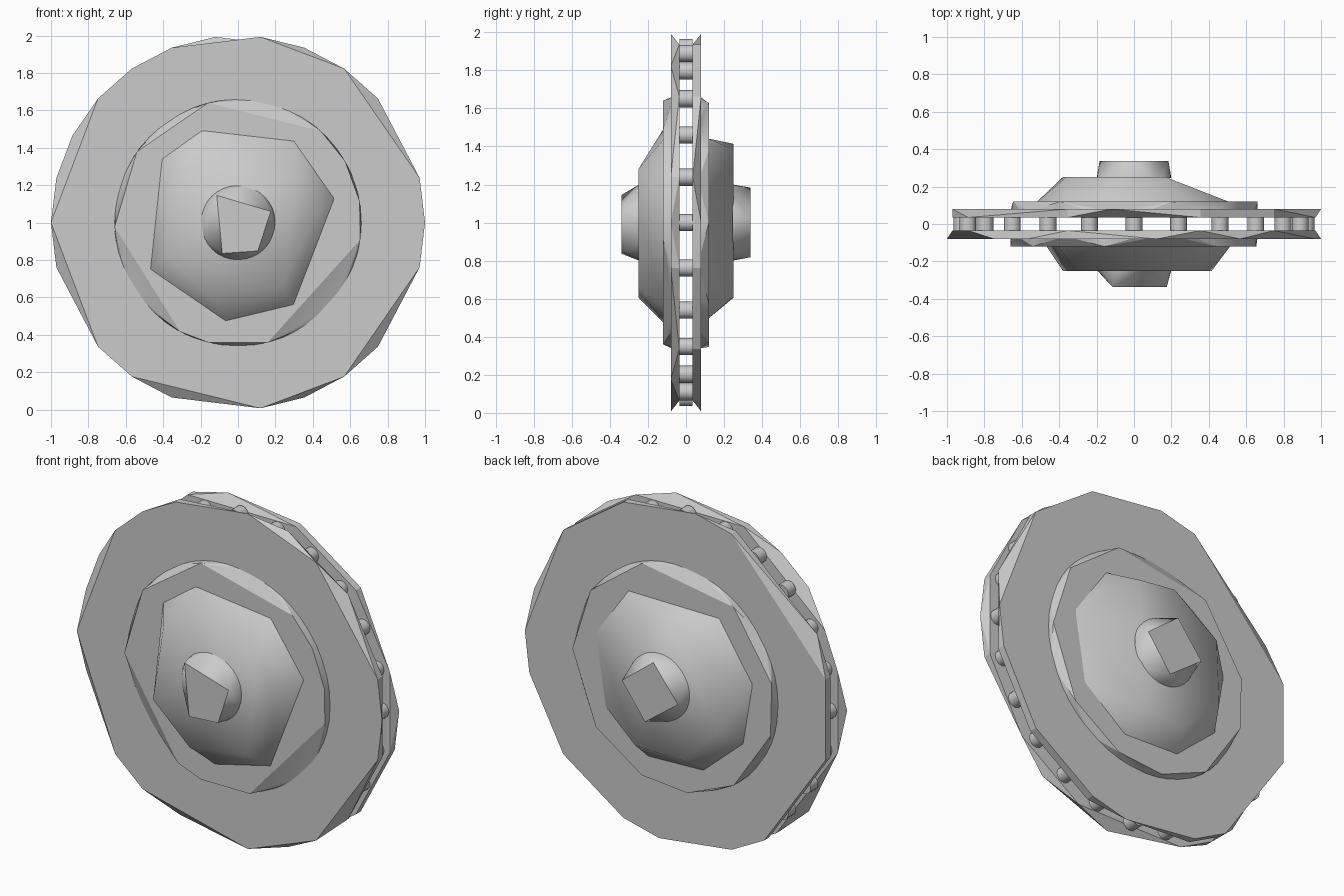
import bpy, bmesh
from math import sin, cos, pi, radians
from mathutils import Matrix

if "Cube" in bpy.data.objects:
    bpy.data.objects.remove(bpy.data.objects["Cube"])


def arc(r, degrees):
    # corners on a circle around the wheel centre
    return [(r * cos(radians(a)), 1 + r * sin(radians(a))) for a in degrees]


def circle(r, n):
    return arc(r, [360 * k / n for k in range(n)])


def rim(ids):
    # chosen corners of a 26-sided rim
    return arc(1, [360 * k / 26 for k in ids])


def finish(bm, name, angle):
    me = bpy.data.meshes.new(name)
    bm.to_mesh(me)
    bm.free()
    ob = bpy.data.objects.new(name, me)
    bpy.context.collection.objects.link(ob)
    bpy.ops.object.select_all(action='DESELECT')
    ob.select_set(True)
    bpy.context.view_layer.objects.active = ob
    bpy.ops.object.shade_smooth_by_angle(angle=radians(angle))


def loft(name, inner, y0, outer, y1, angle):
    # faceted solid spanning two outlines in the xz plane
    bm = bmesh.new()
    for pts, y in ((inner, y0), (outer, y1)):
        for x, z in pts:
            bm.verts.new((x, y, z))
    bmesh.ops.convex_hull(bm, input=bm.verts[:])
    loose = [v for v in bm.verts if not v.link_faces]
    bmesh.ops.delete(bm, geom=loose, context='VERTS')
    bmesh.ops.dissolve_limit(bm, angle_limit=0.005, verts=bm.verts[:], edges=bm.edges[:])
    bmesh.ops.recalc_face_normals(bm, faces=bm.faces[:])
    finish(bm, name, angle)


def half_wheel(side, s, face, hub, base, top, knob):
    inner = [1, 3, 5, 8, 11, 12, 14, 17, 18, 21, 23, 25]
    # Rim plate
    loft(side + "_plate", rim(inner), .035 * s, rim(face), .08 * s, 20)
    # Raised hub step
    loft(side + "_hub_step", circle(.66, 48), .075 * s, arc(.66, hub), .12 * s, 20)
    # Tapered dome
    loft(side + "_dome", arc(.533, base), .115 * s, arc(.42, top), .25 * s, 50)
    # Centre knob
    loft(side + "_knob", circle(.2, 32), .245 * s, arc(.185, knob), .338 * s, 30)


half_wheel("front", -1,
           face=[0, 1, 4, 6, 8, 9, 10, 13, 16, 17, 20, 22, 25],
           hub=[48, 30, 10, -8, -76, -104, -118, 182, 145, 104],
           base=[14, 56, 111, 140, 208, 263, 304],
           top=[8, 42, 138, 205, 250, 305],
           knob=[19, 128, 243, 305])
half_wheel("back", 1,
           face=[0, 3, 5, 7, 8, 12, 14, 17, 18, 20, 21, 23, 25],
           hub=[0, 35, 72, 127, 168, 195, 233, 262, 288, 320],
           base=[14, 56, 125, 169, 210, 248, 288, 328],
           top=[66, 100, 150, 205, 250, 292],
           knob=[7, 97, 187, 280])

# Ring of spacer pins between the two plates
bm = bmesh.new()
for k in range(24):
    a = 2 * pi * k / 24
    m = Matrix.Translation((.92 * cos(a), 0, 1 + .92 * sin(a))) @ Matrix.Rotation(pi / 2, 4, 'X')
    bmesh.ops.create_cone(bm, cap_ends=True, segments=12, radius1=.045,
                          radius2=.045, depth=.07, matrix=m)
finish(bm, "spacer_pins", 40)
